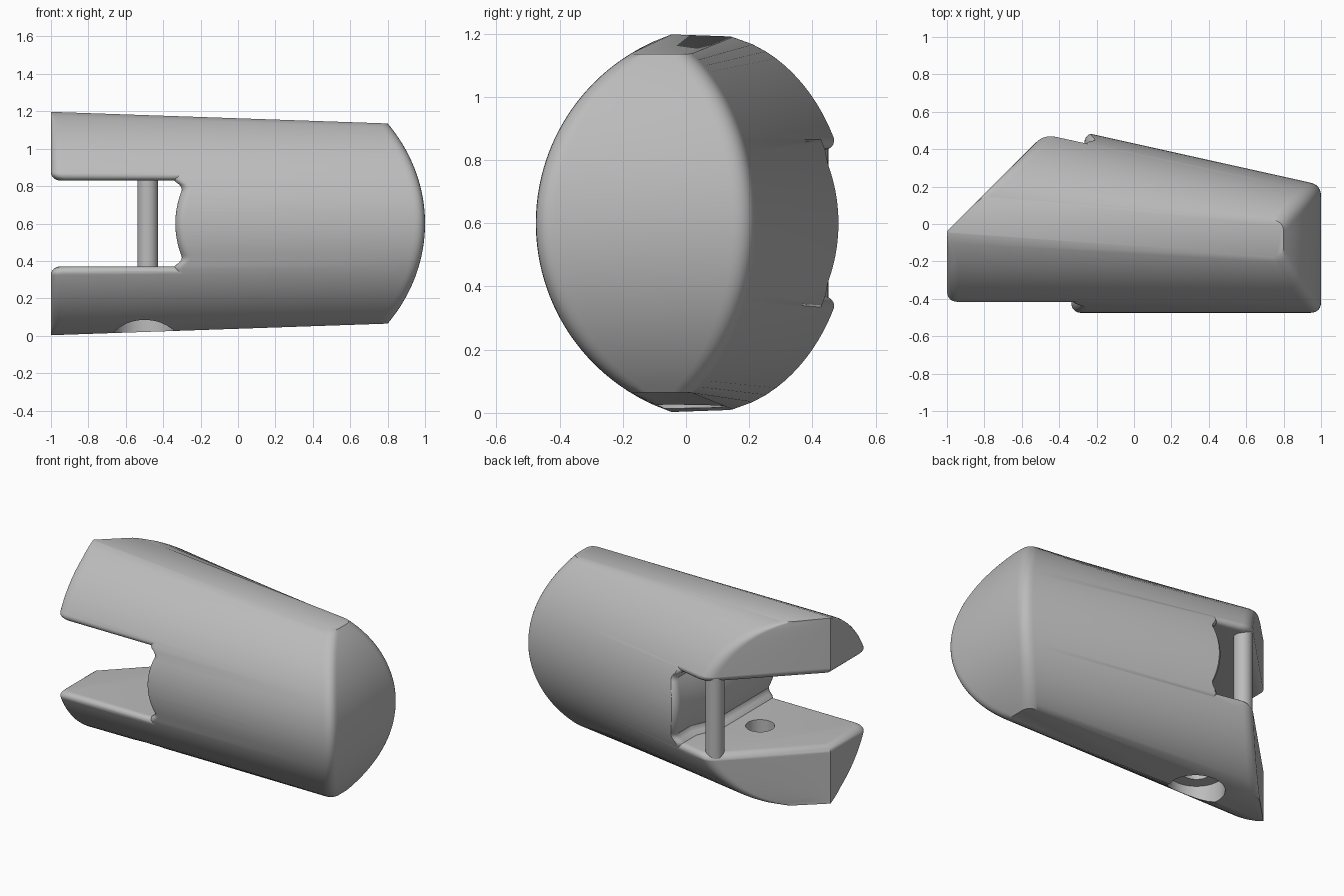
import bpy, bmesh, math
from mathutils import Vector

MID = 0.6          # height of the centre line
SLOT = 0.23        # half height of the slot
FILLET = 0.05

if "Cube" in bpy.data.objects:
    bpy.data.objects.remove(bpy.data.objects["Cube"])

grey = bpy.data.materials.new("plain_grey")
grey.use_nodes = True
grey.diffuse_color = (0.5, 0.5, 0.5, 1)
grey.node_tree.nodes["Principled BSDF"].inputs["Base Color"].default_value = (0.5, 0.5, 0.5, 1)


def half_height(x):
    return 0.597 - 0.0344 * (x + 1)


def front_y(h):
    return 0.155 - math.sqrt(0.63 ** 2 - h * h)


def back_y(x, h):
    r = 0.61 + 0.07 * (x + 0.8)
    return 0.475 - 0.222 * (x + 0.2) - r + math.sqrt(max(0, r * r - h * h))


def end_x(h):
    return 0.184 + math.sqrt(0.816 ** 2 - h * h)


def rounded(corners, radii, steps=6):
    """Round the corners of a plan polygon."""
    out = []
    for i, c in enumerate(corners):
        a, b = corners[i - 1] - c, corners[(i + 1) % len(corners)] - c
        if radii[i] == 0:
            out.append(c)
            continue
        k = min(radii[i], 0.4 * a.length, 0.4 * b.length)
        p, q = c + a.normalized() * k, c + b.normalized() * k
        for s in range(steps + 1):
            u = s / steps
            out.append(p * (1 - u) ** 2 + c * 2 * u * (1 - u) + q * u * u)
    return out


def plan(height, end, inset=0.0):
    """Plan outline where height(x) is the distance from the centre line."""
    x0 = -1 + inset
    bx = -0.5
    for _ in range(30):
        bx = back_y(bx, height(bx)) - 0.96 + 0.414 * inset
    corners = [Vector(c) for c in (
        (x0, front_y(height(x0)) + inset),
        (end, front_y(height(end)) + inset),
        (end, back_y(end, height(end)) - inset),
        (bx, back_y(bx, height(bx)) - inset),
        (x0, x0 + 0.96 - 1.414 * inset))]
    return [(p.x, p.y, MID + height(p.x))
            for p in rounded(corners, (0.06, 0.06, 0.06, 0.06, 0))]


def loft(name, rings):
    """Skin a stack of equal rings into a closed object."""
    bm = bmesh.new()
    rows = [[bm.verts.new(p) for p in ring] for ring in rings]
    n = len(rows[0])
    for lo, hi in zip(rows, rows[1:]):
        for i in range(n):
            j = (i + 1) % n
            bm.faces.new((lo[i], lo[j], hi[j], hi[i]))
    bm.faces.new(rows[0][::-1])
    bm.faces.new(rows[-1])
    bmesh.ops.recalc_face_normals(bm, faces=bm.faces)
    mesh = bpy.data.meshes.new(name)
    bm.to_mesh(mesh)
    bm.free()
    obj = bpy.data.objects.new(name, mesh)
    bpy.context.collection.objects.link(obj)
    mesh.materials.append(grey)
    return obj


def cylinder(name, x, y, r, z0, z1, n=40):
    ring = [(x + r * math.cos(i * math.tau / n), y + r * math.sin(i * math.tau / n))
            for i in range(n)]
    return loft(name, [[(*p, z) for p in ring] for z in (z0, z1)])


def subtract(target, cutter):
    mod = target.modifiers.new("cut", "BOOLEAN")
    mod.operation, mod.solver, mod.object = "DIFFERENCE", "EXACT", cutter
    bpy.context.view_layer.objects.active = target
    bpy.ops.object.modifier_apply(modifier=mod.name)
    bpy.data.objects.remove(cutter)


def smooth(obj):
    bpy.ops.object.select_all(action="DESELECT")
    obj.select_set(True)
    bpy.context.view_layer.objects.active = obj
    bpy.ops.object.shade_smooth_by_angle(angle=math.radians(32))


# Main body, stacked from bottom to top
rings = []
for i in range(57):
    t = -1 + 2 * i / 56
    rings.append(plan(lambda x: t * half_height(x), end_x(t * 0.535)))
body = loft("finger_body", rings)


# Slot cutter with a bulging end wall and rounded lips
def wall_x(h):
    a = abs(h)
    if a < 0.18:
        return -0.335 + 0.035 * (a / 0.18) ** 2
    return -0.30 - 0.045 * min(1, (a - 0.18) / 0.05) ** 2


def slot_ring(h):
    w = wall_x(h)
    b = w + 0.07
    yf, yb = front_y(h), back_y(-0.25, h)
    r = FILLET
    arc = [i * math.pi / 12 for i in range(7)]
    pts = [(-1.3, -0.8), (w + r, -0.8)]
    pts += [(w + r * (1 - math.sin(a)), yf + r * (1 - math.cos(a))) for a in arc]
    pts += [(w, 0.12), (b, 0.28)]
    pts += [(b + r * (1 - math.cos(a)), yb - r * (1 - math.sin(a))) for a in arc]
    pts += [(b + r, 0.8), (-1.3, 0.8)]
    return [(x, y, MID + h) for x, y in pts]


slot = loft("slot_cutter", [slot_ring(-0.27 + 0.54 * i / 36) for i in range(37)])

# Keep the rounded inner edges of both arms
for side in (-1, 1):
    levels = []
    for i in range(8):
        a = i * math.pi / 14
        h = side * (SLOT + FILLET * (1 - math.cos(a)))
        levels.append(plan(lambda x: h, 0.9, FILLET * (1 - math.sin(a)) - 0.002))
    subtract(slot, loft("arm_edge", levels))
subtract(body, slot)

# Screw hole with a wide recess under the lower arm
subtract(body, cylinder("recess_cutter", -0.5, -0.04, 0.165, -0.2, 0.14))
subtract(body, cylinder("hole_cutter", -0.5, -0.04, 0.085, 0.05, 0.5))
smooth(body)

# Cross pin between the arms
pin = cylinder("cross_pin", -0.483, 0.395, 0.055, 0.33, 0.87)
smooth(pin)
